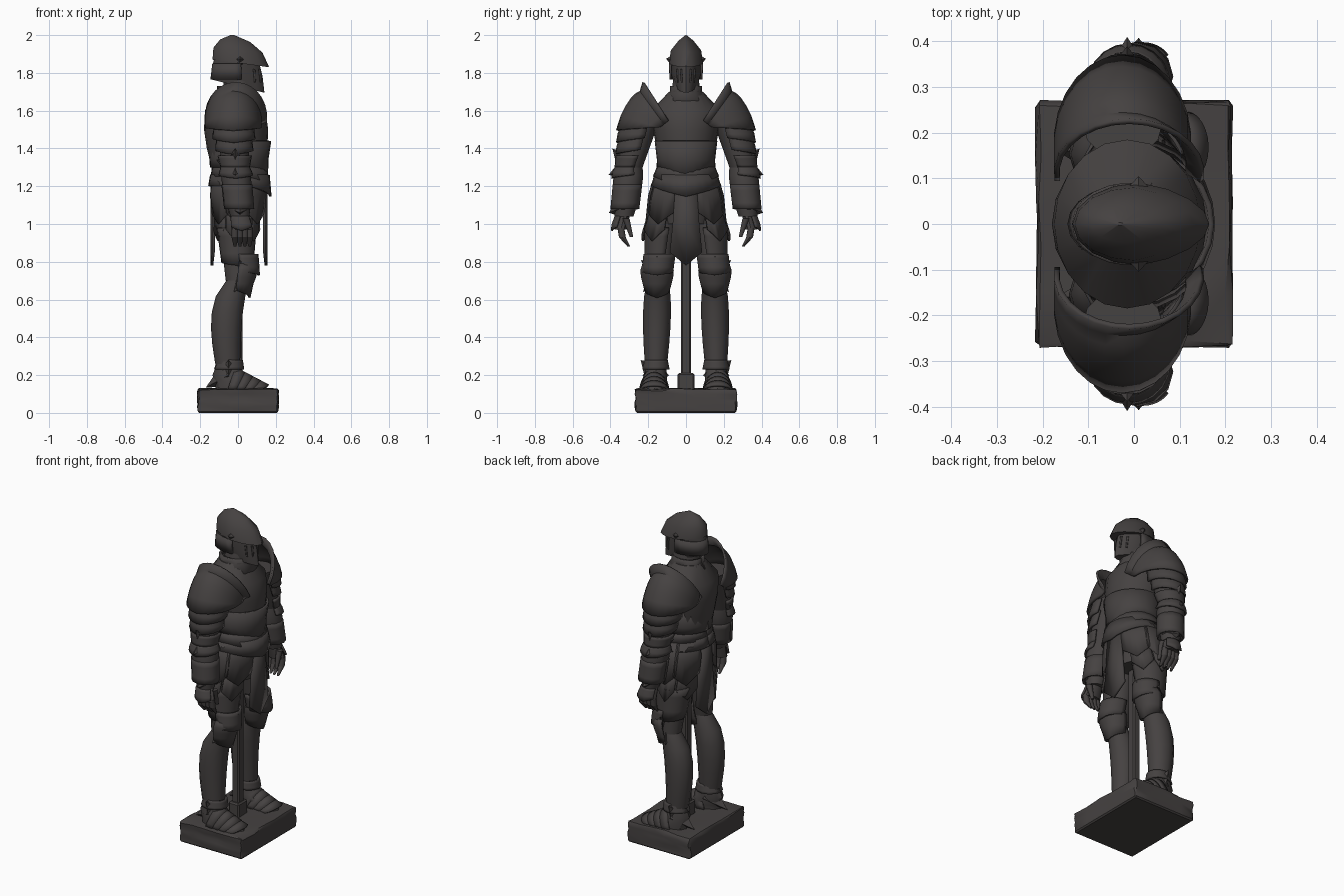
import bpy, bmesh, math, random
from mathutils import Vector

if "Cube" in bpy.data.objects:
    bpy.data.objects.remove(bpy.data.objects["Cube"], do_unlink=True)
random.seed(4)

iron = bpy.data.materials.new("dark iron")
iron.use_nodes = True
iron.diffuse_color = (.06, .054, .053, 1)
iron.node_tree.nodes["Principled BSDF"].inputs["Base Color"].default_value = iron.diffuse_color

# Arcs in degrees: zero faces the front, ninety faces outward
AROUND, FRONT, OUTER, OVER = (-180, 180), (-100, 100), (-20, 200), (-90, 90)


def finish(name, bm, mirror=False, thick=0):
    """Turn a bmesh into a shaded object, optionally thickened and mirrored."""
    bmesh.ops.recalc_face_normals(bm, faces=bm.faces[:])
    mesh = bpy.data.meshes.new(name)
    bm.to_mesh(mesh)
    bm.free()
    mesh.materials.append(iron)
    part = bpy.data.objects.new(name, mesh)
    bpy.context.collection.objects.link(part)
    bpy.ops.object.select_all(action='DESELECT')
    part.select_set(True)
    bpy.context.view_layer.objects.active = part
    bpy.ops.object.shade_smooth_by_angle(angle=math.radians(35))
    if thick:
        solid = part.modifiers.new("thickness", 'SOLIDIFY')
        solid.thickness, solid.offset = thick, 0
    if mirror:
        part.modifiers.new("other side", 'MIRROR').use_axis = (False, True, False)


def bridge(bm, rows, closed=False):
    """Fill quads between neighbouring rows of vertices."""
    for upper, lower in zip(rows, rows[1:]):
        for k in range(len(upper) if closed else len(upper) - 1):
            j = (k + 1) % len(upper)
            bm.faces.new((upper[k], upper[j], lower[j], lower[k]))


def section(centre, rx, ry, front=0, outer=0):
    """An ellipse that may be lifted toward its front and its outer side."""
    return Vector(centre), rx, ry, front, outer


def loft(name, sections, arc=None, sides=12, mirror=True, thick=.012, dip=0, keel=0):
    """Skin sections as a capped solid, or as an open shell when given an arc.
    Dip draws the last edge down to a point; keel narrows the front."""
    bm = bmesh.new()
    start, end = arc or AROUND
    sharp = 2.5 if arc == AROUND else 1
    rows = []
    for centre, rx, ry, front, outer in sections:
        row = []
        for k in range(sides + 1 if arc else sides):
            t = k / sides
            angle = math.radians(start + (end - start) * t)
            c, s = math.cos(angle), math.sin(angle)
            offset = Vector((rx * c, ry * s * (1 - keel * max(0, c)), front * c + outer * s))
            if len(rows) == len(sections) - 1:
                offset.z -= dip * max(0, 1 - sharp * abs(2 * t - 1))
            row.append(bm.verts.new(centre + offset))
        rows.append(row)
    bridge(bm, rows, closed=not arc)
    if not arc:
        bm.faces.new(rows[0])
        bm.faces.new(rows[-1])
    finish(name, bm, mirror, thick if arc else 0)


def stack(*levels, x=0, lean=0, tilt=0):
    """Central sections from (height, depth, width); lean shifts and tilt fades upward."""
    last = len(levels) - 1
    return [section((x + lean * i / last, 0, z), rx, ry, front=tilt * (1 - i / last))
            for i, (z, rx, ry) in enumerate(levels)]


def along(a, b, first, last, swell=0, bow=0, flat=1, steps=6):
    """Sections down a bone, with a high muscle swell and a backward bow."""
    result = []
    for i in range(steps + 1):
        t = i / steps
        bulge = math.sin(math.pi * t ** .7)
        radius = first + (last - first) * t + swell * bulge
        result.append(section(a.lerp(b, t) - Vector((bow * bulge, 0, 0)), radius, radius * flat))
    return result


def limb(name, a, b, first, last, **shape):
    loft(name, along(a, b, first, last, **shape))


def plate(name, a, b, top, low, first, last, arc, dip=0, **shape):
    """Armour shell covering the part of a bone between two fractions."""
    loft(name, along(a.lerp(b, top), a.lerp(b, low), first, last, steps=4, **shape), arc, dip=dip)


def spike(name, root, reach, radius=.07):
    """Pointed plate corner growing out of a joint."""
    bm = bmesh.new()
    reach = Vector(reach)
    turn = reach.to_track_quat('Z', 'Y').to_matrix().to_4x4()
    bmesh.ops.create_cone(bm, cap_ends=True, segments=4, radius1=radius, radius2=0, depth=reach.length)
    bmesh.ops.transform(bm, matrix=turn, verts=bm.verts[:])
    bmesh.ops.translate(bm, vec=root + reach / 2, verts=bm.verts[:])
    bmesh.ops.remove_doubles(bm, verts=bm.verts[:], dist=.0001)
    finish(name, bm, mirror=True)


def block(name, bottom, size, jitter=0, cuts=0):
    """Bevelled box standing on a height, with optional worn edges."""
    bm = bmesh.new()
    bmesh.ops.create_cube(bm, size=1)
    bmesh.ops.scale(bm, vec=size, verts=bm.verts[:])
    bmesh.ops.translate(bm, vec=(0, 0, bottom + size[2] / 2), verts=bm.verts[:])
    bmesh.ops.bevel(bm, geom=bm.edges[:], offset=.008, segments=1, affect='EDGES')
    if cuts:
        long_edges = [e for e in bm.edges if e.calc_length() > .05]
        bmesh.ops.subdivide_edges(bm, edges=long_edges, cuts=cuts, use_grid_fill=True)
    for v in bm.verts:
        if v.co.z > .02:
            v.co += Vector([random.uniform(-jitter, jitter) for axis in "xyz"])
    finish(name, bm)


def hanging_panel(name, x, fold):
    """Cloth strip that widens downward to a point, with a soft middle fold."""
    bm = bmesh.new()
    rows = []
    for z, width, point in ((1.2, .055, 0), (1, .07, 0), (.85, .085, .07)):
        rows.append([bm.verts.new((x + fold * (side == 0), side * width, z - point * (side == 0)))
                     for side in (-1, 0, 1)])
    bridge(bm, rows)
    finish(name, bm, thick=.014)


# Worn stone base and the support post
block("base", 0, (.425, .535, .128), jitter=.005, cuts=4)
block("support_post", .12, (.05, .055, .9))
block("post_foot", .12, (.07, .09, .09))

# Helmet with an overhanging visor, a breathing grille and side pivots
loft("helmet_skull", stack((1.85, .15, .09), (1.92, .13, .08), (1.97, .08, .04), (2, .01, .003),
                           x=.015, lean=-.045, tilt=-.02), sides=16, mirror=False, keel=.2)
loft("helmet_face", stack((1.73, .14, .06), (1.8, .135, .08), (1.88, .115, .08),
                          lean=-.01, tilt=-.035), sides=16, mirror=False, keel=.3)
loft("helmet_rim", stack((1.85, .125, .085), (1.765, .135, .082), x=-.005),
     arc=(80, 280), mirror=False)
spike("visor_pivot", Vector((.01, .05, 1.865)), (0, .055, .01), radius=.05)
for j in range(2):
    foot = Vector((.12 - j * .03, .022 + j * .02, 1.75))
    limb("visor_bar", foot, foot + Vector((-.005, .005, .07)), .005, .006)
loft("neck", stack((1.64, .09, .09), (1.8, .07, .06)), mirror=False)
loft("neck_guard", stack((1.65, .12, .12), (1.7, .09, .08), (1.73, .09, .08), x=-.015),
     arc=AROUND, mirror=False)

# Torso and breastplate
loft("torso", stack((1, .1, .13), (1.2, .14, .155), (1.3, .14, .14), (1.4, .16, .155), (1.5, .17, .175),
                    (1.6, .16, .185), (1.7, .09, .09), x=.01, lean=-.03), sides=20, mirror=False)
loft("breastplate_edge", stack((1.44, .165, .16), (1.34, .15, .148), (1.3, .148, .15), x=.005),
     AROUND, 24, mirror=False, dip=.07)

# Waist lames, hip plates in two tiers, and the cloth panels
for j in range(2):
    top, grow = 1.31 - j * .05, j * .012
    loft("waist_lame", stack((top, .14 + grow, .145 + grow), (top - .06, .15 + grow, .17 + grow), x=.01),
         arc=AROUND, sides=24, mirror=False, dip=.055)
for j in range(3):
    turn = 18 + 46 * j
    loft("hip_plate", stack((1.25, .14, .165), (1.15, .15, .195), (1.06, .14, .21)),
         arc=(turn, turn + 52), sides=6, dip=.06)
    loft("lower_hip_plate", stack((1.1, .125, .185), (.97, .13, .23)),
         arc=(turn + 12, turn + 54), sides=6, dip=.06)
hanging_panel("front_panel", .14, fold=.008)
hanging_panel("back_panel", -.13, fold=-.008)

# Shoulder guards: an arched dome, tapering outward, behind a raised inner rim
arches = [section((-.01, .11, 1.57), .16, .115, outer=.18)]
for i in range(6):
    t = i / 5
    arches.append(section((-.025, .13 + .05 * t, 1.55 - .04 * t), .145, .11 + .075 * t, outer=.15 * (1 - t * t)))
loft("shoulder_guard", arches, arc=(-8, 188), sides=14, dip=.015)

# Arms
shoulder, elbow, wrist = Vector((-.025, .23, 1.55)), Vector((-.015, .3, 1.3)), Vector((.01, .328, 1.04))
knuckles = Vector((.022, .345, .97))
limb("upper_arm", shoulder, elbow, .09, .07)
limb("forearm", elbow, wrist, .07, .05, swell=.015)
for j in range(2):
    shrink = j * .013
    plate("upper_arm_lame", shoulder, elbow, j * .25 + .05, j * .25 + .38, .1 - shrink, .108 - shrink, OUTER, dip=.025)
plate("elbow_upper_guard", shoulder, elbow, .75, 1, .085, .072, OUTER)
plate("elbow_lower_guard", elbow, wrist, 0, .15, .072, .086, OUTER, dip=.02)
for reach in ((0, .09, .1), (0, .11, -.04), (-.1, -.02, .04)):
    spike("elbow_point", elbow, reach)
plate("forearm_cuff", elbow, wrist, .35, .85, .076, .074, AROUND, flat=.95)
spike("cuff_point", wrist + Vector((0, 0, .05)), (0, .08, -.03))
limb("hand", wrist, knuckles, .048, .058, flat=.6)
plate("hand_plate", wrist, knuckles, 0, .8, .052, .06, (30, 150), dip=.02, flat=.85)
for j in range(4):
    root = knuckles + Vector((j * .026 - .038, 0, .01))
    bend = root + Vector((0, -.008, -.05))
    limb("finger", root, bend, .018, .018)
    limb("fingertip", bend, bend + Vector((0, -.035, -.05)), .018, .007)
limb("thumb", wrist + Vector((.05, -.01, -.01)), wrist + Vector((.05, -.04, -.11)), .019, .009)

# Legs
hip, knee, ankle = Vector((-.01, .11, 1.1)), Vector((0, .15, .7)), Vector((-.05, .16, .2))
limb("thigh", hip, knee, .1, .065, flat=.9)
plate("thigh_guard", hip, knee, .3, .75, .1, .08, OUTER, dip=.02, flat=.92)
limb("greave", knee, ankle, .062, .06, swell=.021, bow=.04, flat=.9)

# Knee guards project forward of the leg
kneecap = knee + Vector((.03, .003, .03))
plate("knee_upper_lame", hip, kneecap, .7, .95, .084, .082, FRONT, dip=.02, flat=.95)
limb_top, limb_low = kneecap + Vector((-.01, 0, .06)), kneecap + Vector((-.03, 0, -.08))
plate("knee_guard", limb_top, limb_low, 0, 1, .072, .06, FRONT, dip=.04, swell=.015)
for reach in ((-.02, .085, .08), (-.02, -.08, .08), (.08, 0, .1), (-.05, .075, -.09)):
    spike("knee_point", kneecap, reach, radius=.06)
plate("ankle_cuff", knee, ankle, .84, .94, .062, .074, AROUND, flat=.9)
spike("ankle_point", ankle, (0, .08, .08))

# Plated shoes: a solid foot under overlapping arched lames
sole = Vector((.02, .168, .122))
loft("foot", [section(sole, .14, .068), section(sole + Vector((-.01, 0, .03)), .13, .068),
              section(ankle, .085, .06), section(ankle + Vector((0, 0, .06)), .062, .052)])
for j in range(4):
    back, height = sole + Vector((j * .042 - .075, 0, 0)), .115 - j * .022
    loft("shoe_lame", [section(back, .04, .066, front=height),
                       section(back + Vector((.045, 0, 0)), .045, .073, front=height - .026)], arc=OVER)
spike("heel_spur", ankle, (-.12, 0, -.065))
